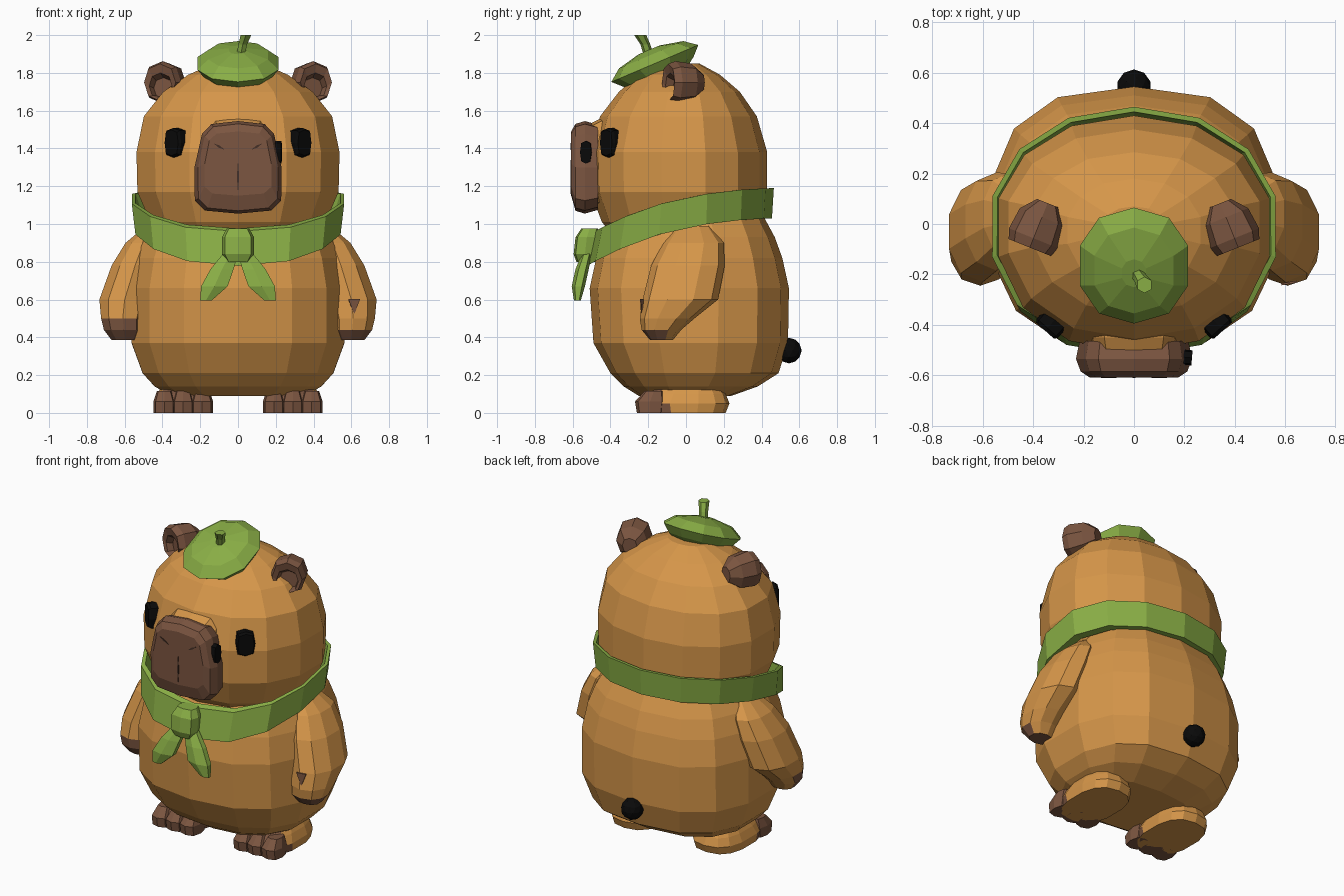
import bpy, bmesh
from math import sin, cos, pi, radians
from mathutils import Matrix, Vector

old = bpy.data.objects.get("Cube")
if old:
    bpy.data.objects.remove(old, do_unlink=True)


def material(name, rgb):
    m = bpy.data.materials.new(name)
    m.use_nodes = True
    m.diffuse_color = (*rgb, 1)
    m.node_tree.nodes["Principled BSDF"].inputs["Base Color"].default_value = (*rgb, 1)
    return m


FUR = material("tan_fur", (0.67, 0.305, 0.067))
BROWN = material("brown_skin", (0.2, 0.092, 0.052))
GREEN = material("leaf_green", (0.25, 0.42, 0.06))
BLACK = material("black", (0.003, 0.003, 0.003))
LINE = material("dark_brown", (0.06, 0.03, 0.02))

FORWARD = Matrix.Rotation(radians(90), 4, 'X')  # turns local z to -y


def place(loc, turn=0, side=1, rot=FORWARD):
    """Move, turn about z and optionally mirror in x."""
    return (Matrix.Diagonal((side, 1, 1, 1)) @ Matrix.Translation(loc)
            @ Matrix.Rotation(radians(turn), 4, 'Z') @ rot)


def mirror(side):
    return Matrix.Diagonal((side, 1, 1, 1))


def loft(name, stations, mats, n=12, p=2.2, front_p=None, matrix=None, warp=None,
         closed=False, rule=None):
    """Skin rounded rings: (x, y, z, half width, front radius[, back radius])."""
    bm = bmesh.new()
    rings = []
    for x, y, z, rx, front, *back in stations:
        ring = []
        for i in range(n):
            a = 2 * pi * i / n - pi / 2
            c, s = cos(a), sin(a)
            ry = back[0] if back and s > 0 else front
            e = 2 / (front_p if front_p and s < 0 else p)
            v = Vector((x + rx * abs(c) ** e * (1 if c > 0 else -1),
                        y + ry * abs(s) ** e * (1 if s > 0 else -1), z))
            ring.append(bm.verts.new(warp(v) if warp else v))
        rings.append(ring)
    pairs = list(zip(rings, rings[1:]))
    if closed:
        pairs.append((rings[-1], rings[0]))
    else:
        bm.faces.new(rings[0])
        bm.faces.new(rings[-1])
    for low, high in pairs:
        for i in range(n):
            j = (i + 1) % n
            bm.faces.new((low[i], low[j], high[j], high[i]))
    if matrix:
        bm.transform(matrix)
    bmesh.ops.recalc_face_normals(bm, faces=bm.faces)
    if rule:
        for f in bm.faces:
            f.material_index = int(rule(f.calc_center_median()))
    me = bpy.data.meshes.new(name)
    bm.to_mesh(me)
    bm.free()
    for m in mats:
        me.materials.append(m)
    ob = bpy.data.objects.new(name, me)
    bpy.context.collection.objects.link(ob)
    return ob


# Body and head
loft("body", [(0, 0, 0.09, 0.36, 0.25, 0.24), (0, 0, 0.14, 0.45, 0.33, 0.38),
              (0, 0, 0.21, 0.515, 0.4, 0.49), (0, 0, 0.37, 0.575, 0.49, 0.54),
              (0, 0, 0.66, 0.575, 0.51, 0.545), (0, 0, 0.82, 0.545, 0.475, 0.51),
              (0, 0, 0.93, 0.505, 0.43, 0.47), (0, 0, 1.06, 0.43, 0.35, 0.4)],
     [FUR], n=14, p=2.6, front_p=2.4)
loft("head", [(0, 0, 0.92, 0.4, 0.37, 0.36), (0, 0, 1.01, 0.475, 0.445, 0.4),
              (0, 0, 1.17, 0.545, 0.505, 0.43), (0, 0, 1.38, 0.55, 0.51, 0.43),
              (0, 0, 1.57, 0.51, 0.455, 0.375), (0, 0, 1.7, 0.405, 0.355, 0.285),
              (0, -0.02, 1.79, 0.27, 0.23, 0.2), (0, -0.02, 1.85, 0.13, 0.1, 0.09)],
     [FUR], n=14, p=2.1, front_p=2.2)


# Muzzle, narrowing toward the top
def narrow(v):
    return Vector((v.x * (1 - 0.6 * max(v.y - 1.2, 0)), v.y, v.z))


loft("muzzle_bridge", [(0, 1.33, 0.3, 0.22, 0.24), (0, 1.33, 0.45, 0.21, 0.23),
                       (0, 1.31, 0.51, 0.19, 0.22)],
     [FUR], p=4, matrix=FORWARD, warp=narrow)
loft("muzzle", [(0, 1.3, 0.465, 0.23, 0.225), (0, 1.3, 0.535, 0.245, 0.245),
                (0, 1.3, 0.585, 0.225, 0.23), (0, 1.32, 0.608, 0.19, 0.17)],
     [BROWN], p=4.2, matrix=FORWARD, warp=narrow)


# Thin painted lines on the muzzle
def line(name, x, z, length, tilt, side=1):
    loft(name, [(0, 0, 0, 0.006, length / 2), (0, 0, 0.004, 0.006, length / 2)], [LINE],
         n=4, matrix=place((x, -0.607, z), 0, side, FORWARD @ Matrix.Rotation(radians(tilt), 4, 'Z')))


line("mouth_line", 0, 1.25, 0.18, 0)

# Paired parts
for side, label in ((1, "left"), (-1, "right")):
    line(label + "_nostril", 0.1, 1.41, 0.07, -60, side)
    loft(label + "_eye", [(0, 0, -0.04, 0.057, 0.078), (0, 0, 0.02, 0.057, 0.078),
                          (0, 0, 0.034, 0.048, 0.068)], [BLACK], n=8, p=3.5,
         matrix=place((0.33, -0.398, 1.43), 42, side))
    # Ear: a cup that opens forward and outward
    loft(label + "_ear", [(0, 0, -0.1, 0.045, 0.05), (0, 0, -0.04, 0.095, 0.1),
                          (0, 0, 0.05, 0.105, 0.112), (0, 0, 0.09, 0.09, 0.098),
                          (0, -0.02, 0.08, 0.065, 0.07), (0, -0.03, 0.04, 0.055, 0.055)],
         [BROWN], n=8, matrix=place((0.38, -0.01, 1.75), 22, side))
    # Arm, with the painted paw reaching higher on the right
    paw_top = 0.43 if side > 0 else 0.5
    loft(label + "_arm", [(0.44, 0.04, 0.99, 0.05, 0.09), (0.5, 0.04, 0.9, 0.1, 0.16),
                          (0.545, 0.01, 0.78, 0.13, 0.195), (0.6, -0.03, 0.6, 0.14, 0.2),
                          (0.61, -0.1, 0.5, 0.12, 0.145), (0.605, -0.13, 0.44, 0.11, 0.105),
                          (0.6, -0.13, 0.385, 0.072, 0.06)],
         [FUR, BROWN], n=10, matrix=mirror(side),
         rule=lambda c: c.z < paw_top and c.y < -0.1)
    loft(label + "_foot", [(0.29, -0.01, 0, 0.155, 0.22), (0.29, -0.01, 0.05, 0.16, 0.24),
                           (0.29, 0, 0.1, 0.14, 0.21), (0.29, 0.02, 0.17, 0.1, 0.14)],
         [FUR, BROWN], n=14, p=2.6, matrix=mirror(side), rule=lambda c: c.y < -0.12)
    for i in range(3):
        loft(label + "_toe", [(0.19 + 0.1 * i, -0.19, 0, 0.058, 0.07),
                              (0.19 + 0.1 * i, -0.19, 0.06, 0.058, 0.08),
                              (0.19 + 0.1 * i, -0.17, 0.115, 0.04, 0.05)],
             [BROWN], n=8, p=3, matrix=mirror(side))
    loft(label + "_scarf_tail", [(0.03, -0.52, 0.86, 0.04, 0.025), (0.085, -0.55, 0.76, 0.07, 0.035),
                                 (0.125, -0.57, 0.67, 0.08, 0.035), (0.17, -0.575, 0.595, 0.035, 0.018)],
         [GREEN], n=6, matrix=mirror(side))

# Small painted marks: one on the muzzle, one on the left arm
loft("muzzle_mark", [(0, 0, -0.02, 0.03, 0.06), (0, 0, 0.012, 0.03, 0.06)], [BLACK],
     n=8, p=3, matrix=place((0.218, -0.53, 1.38), 85))
loft("arm_mark", [(0, 0, -0.004, 0.036, 0.055), (0, 0, 0.004, 0.036, 0.055)], [BROWN],
     n=3, p=2, matrix=place((0.615, -0.234, 0.575), 10))


# Scarf: a band that dips toward the front
def dip(v):
    return Vector((v.x, v.y, v.z + 0.2 * v.y - (0.35 if v.y < 0 else 0.2) * v.y ** 2))


loft("scarf", [(0, 0, 0.98, 0.555, 0.525, 0.455), (0, 0, 1.14, 0.575, 0.485, 0.465),
               (0, 0, 1.14, 0.555, 0.455, 0.445), (0, 0, 0.98, 0.5, 0.45, 0.42)],
     [GREEN], n=14, p=2.1, front_p=2.3, warp=dip, closed=True)
loft("scarf_knot", [(0, -0.53, 0.8, 0.06, 0.05), (0, -0.535, 0.84, 0.085, 0.06),
                    (0, -0.525, 0.93, 0.085, 0.06), (0, -0.51, 0.975, 0.06, 0.045)],
     [GREEN], n=8, p=3.5)

# Beret, tipped forward, with its stem
loft("beret", [(0, 0, -0.11, 0.1, 0.11), (0, 0, -0.05, 0.19, 0.2), (0, 0, 0, 0.225, 0.25),
               (0, 0, 0.05, 0.165, 0.185), (0, 0, 0.078, 0.05, 0.06)],
     [GREEN], n=10, matrix=place((0, -0.165, 1.85), 0, 1, Matrix.Rotation(radians(23), 4, 'X')))
loft("beret_stem", [(0.015, -0.2, 1.9, 0.026, 0.026), (0.025, -0.215, 1.95, 0.026, 0.026),
                    (0.042, -0.242, 2.0, 0.032, 0.032)], [GREEN], n=6)

# Tail
bm = bmesh.new()
bmesh.ops.create_icosphere(bm, subdivisions=2, radius=0.068,
                           matrix=Matrix.Translation((0, 0.545, 0.33)))
mesh = bpy.data.meshes.new("tail")
bm.to_mesh(mesh)
bm.free()
mesh.materials.append(BLACK)
bpy.context.collection.objects.link(bpy.data.objects.new("tail", mesh))
